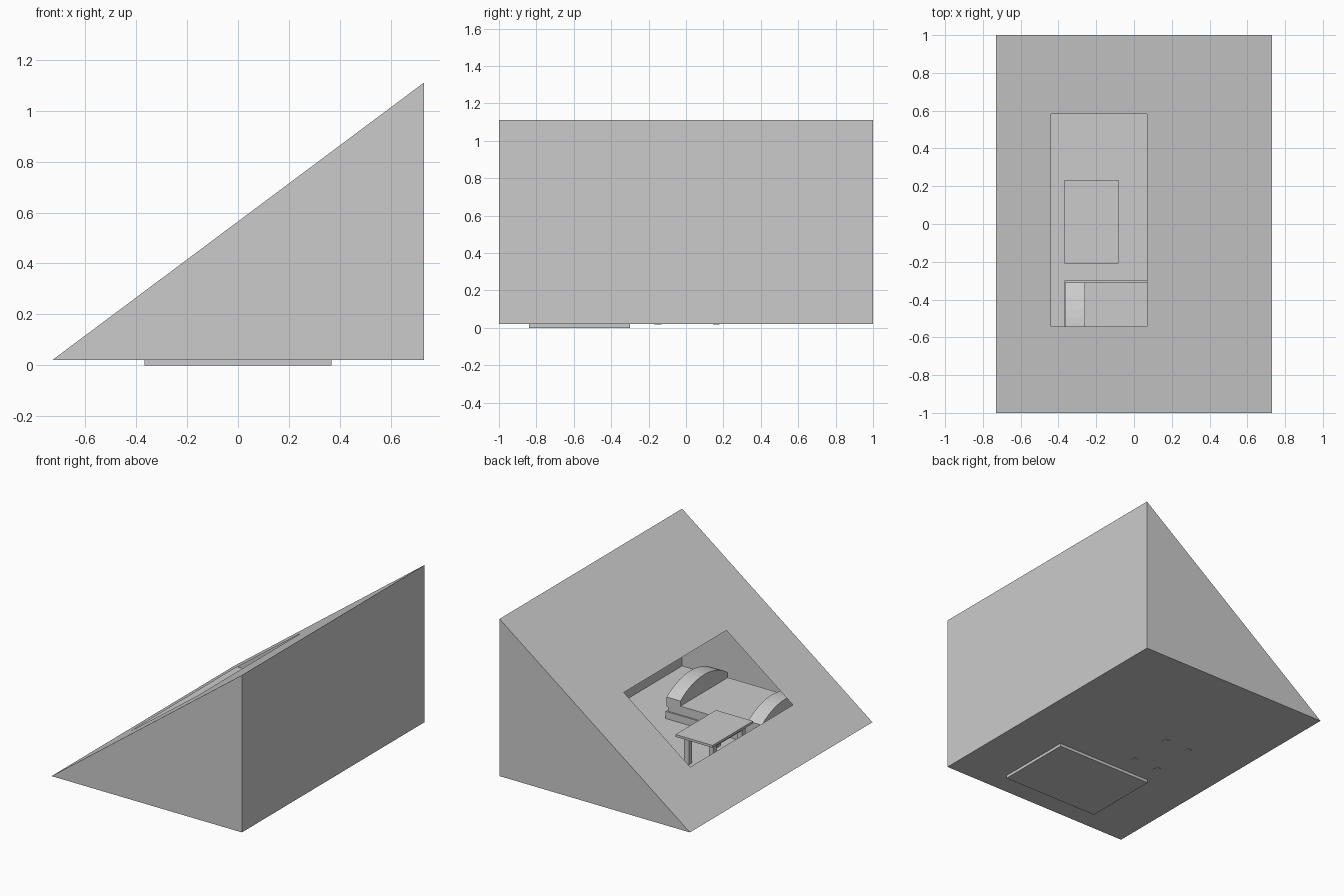
import bpy, bmesh, math

if "Cube" in bpy.data.objects:
    bpy.data.objects.remove(bpy.data.objects["Cube"])


def mesh_object(name, bm):
    bmesh.ops.recalc_face_normals(bm, faces=bm.faces)
    me = bpy.data.meshes.new(name)
    bm.to_mesh(me)
    bm.free()
    ob = bpy.data.objects.new(name, me)
    bpy.context.collection.objects.link(ob)
    return ob


def box(name, x, y, z):
    bm = bmesh.new()
    bmesh.ops.create_cube(bm, size=1)
    for v in bm.verts:
        for i, (a, b) in enumerate((x, y, z)):
            v.co[i] = (a + b) / 2 + v.co[i] * (b - a)
    return mesh_object(name, bm)


# Attic room: thin wedge shell with a window opening in the sloped roof
W, L, Z0, Z1 = 0.73, 1.0, 0.02, 1.11


def roof_z(x):
    return Z0 + (x + W) / (2 * W) * (Z1 - Z0)


def face(bm, pts):
    bm.faces.new([bm.verts.new(p) for p in pts])


bm = bmesh.new()
face(bm, [(-W, -L, Z0), (W, -L, Z0), (W, L, Z0), (-W, L, Z0)])
face(bm, [(W, -L, Z0), (W, L, Z0), (W, L, Z1), (W, -L, Z1)])
for y in (-L, L):
    face(bm, [(-W, y, Z0), (W, y, Z0), (W, y, Z1)])
xs, ys = (-W, -0.44, 0.07, W), (-L, -0.543, 0.582, L)
for i in range(3):
    for j in range(3):
        if (i, j) != (1, 1):
            face(bm, [(x, y, roof_z(x)) for x, y in (
                (xs[i], ys[j]), (xs[i + 1], ys[j]),
                (xs[i + 1], ys[j + 1]), (xs[i], ys[j + 1]))])
bmesh.ops.remove_doubles(bm, verts=bm.verts, dist=1e-4)
mesh_object("attic_shell", bm)

# Sofa: base, seat cushion and two arched arms
box("sofa_base", (-0.367, 0.367), (-0.84, -0.30), (0, 0.07))
box("sofa_seat", (-0.355, 0.355), (-0.83, -0.31), (0.07, 0.13))


def arched_arm(name, x0, x1):
    y0, y1, low, end, rise, n = -0.83, -0.31, 0.10, 0.166, 0.084, 14
    half = (y1 - y0) / 2
    r = (half ** 2 + rise ** 2) / (2 * rise)
    a = math.asin(half / r)
    prof = [(y0, low), (y1, low)]
    for k in range(n + 1):
        t = a - 2 * a * k / n
        prof.append(((y0 + y1) / 2 + r * math.sin(t), end + rise - r + r * math.cos(t)))
    bm = bmesh.new()
    f = bm.faces.new([bm.verts.new((x0, y, z)) for y, z in prof])
    ext = bmesh.ops.extrude_face_region(bm, geom=[f], use_keep_orig=True)
    for v in ext["geom"]:
        if isinstance(v, bmesh.types.BMVert):
            v.co.x = x1
    return mesh_object(name, bm)


arched_arm("sofa_arm_left", -0.365, -0.26)
arched_arm("sofa_arm_right", 0.26, 0.365)

# Table: top, four legs and the apron between them
box("table_top", (-0.367, -0.083), (-0.21, 0.233), (0.217, 0.233))
for sx, x in (("left", -0.32), ("right", -0.13)):
    for sy, y in (("front", -0.15), ("back", 0.162)):
        box(f"table_leg_{sy}_{sx}", (x - 0.018, x + 0.018), (y - 0.018, y + 0.018), (0.017, 0.217))
    box(f"table_apron_{sx}", (x - 0.012, x + 0.012), (-0.132, 0.144), (0.185, 0.217))
for sy, y in (("front", -0.15), ("back", 0.162)):
    box(f"table_apron_{sy}", (-0.302, -0.148), (y - 0.012, y + 0.012), (0.185, 0.217))
